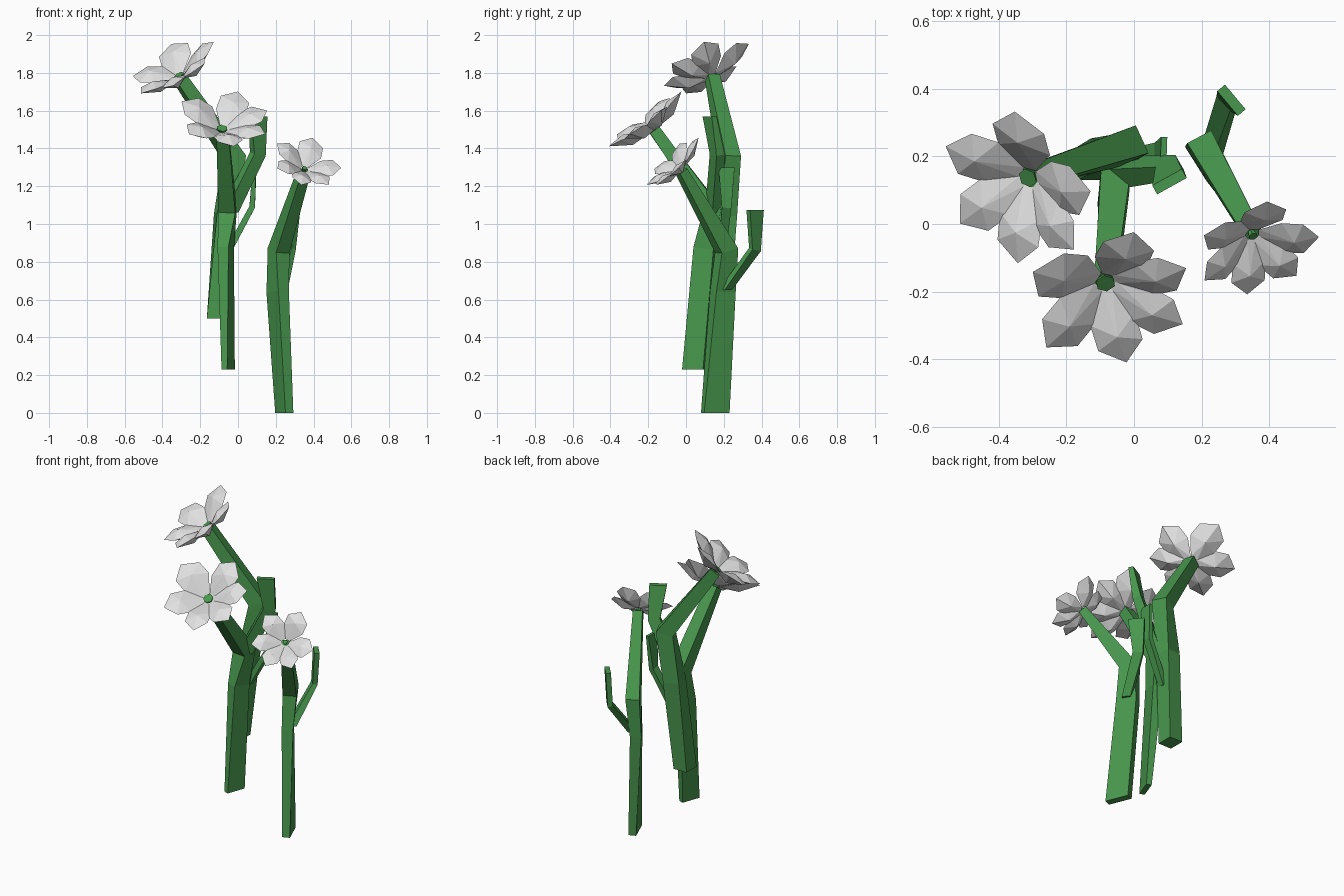
import bpy, bmesh, math
from mathutils import Vector

cube = bpy.data.objects.get("Cube")
if cube:
    bpy.data.objects.remove(cube, do_unlink=True)


def make_material(name, rgb):
    mat = bpy.data.materials.new(name)
    mat.use_nodes = True
    color = (*rgb, 1.0)
    mat.diffuse_color = color
    mat.node_tree.nodes["Principled BSDF"].inputs["Base Color"].default_value = color
    return mat


GREEN = make_material("stem green", (0.065, 0.31, 0.075))
WHITE = make_material("petal white", (0.75, 0.75, 0.75))
UP = Vector((0, 0, 1))


def finish(bm, name, mat):
    bmesh.ops.recalc_face_normals(bm, faces=bm.faces)
    mesh = bpy.data.meshes.new(name)
    bm.to_mesh(mesh)
    bm.free()
    mesh.materials.append(mat)
    obj = bpy.data.objects.new(name, mesh)
    bpy.context.collection.objects.link(obj)
    return obj


def bar(name, path, flat_end=False):
    """Four-sided bar; each station is (position, depth, width, angle of depth axis)."""
    bm = bmesh.new()
    points = [Vector(s[0]) for s in path]
    rings = []
    last = len(path) - 1
    for i, (_, depth, width, angle) in enumerate(path):
        if i == 0 or (i == last and flat_end):
            t = UP
        elif i == last:
            t = (points[i] - points[i - 1]).normalized()
        else:
            t = ((points[i] - points[i - 1]).normalized()
                 + (points[i + 1] - points[i]).normalized()).normalized()
        a = math.radians(angle)
        u = Vector((math.cos(a), math.sin(a), 0))
        u = (u - t * u.dot(t)).normalized()
        v = t.cross(u)
        rings.append([bm.verts.new(points[i] + u * depth / 2 * p + v * width / 2 * q)
                      for p, q in ((-1, -1), (1, -1), (1, 1), (-1, 1))])
    for low, high in zip(rings, rings[1:]):
        for k in range(4):
            m = (k + 1) % 4
            bm.faces.new((low[k], low[m], high[m], high[k]))
    bm.faces.new(rings[0])
    bm.faces.new(rings[-1])
    return finish(bm, name, GREEN)


# Petal outline: distance from the centre, sideways offset, height
OUTLINE = [(.025, -.018, 0), (.115, -.075, .045), (.195, -.068, .07), (.25, .01, .08),
           (.185, .075, .07), (.105, .07, .04), (.025, .018, 0)]
# Petal directions in degrees, and relative widths
PETALS = [(0, .95), (50, .95), (99, .95), (149, 1.1), (230, 1.2), (300, 1.05)]


def flower(name, center, normal, size, phase, heart):
    n = Vector(normal).normalized()
    side = UP.cross(n).normalized()
    rise = n.cross(side)
    c = Vector(center)
    bm = bmesh.new()
    for angle, wide in PETALS:
        a = math.radians(phase + angle)
        out = side * math.cos(a) + rise * math.sin(a)
        across = n.cross(out)

        def place(r, s, h):
            return bm.verts.new(c + (out * r + across * s * wide + n * h) * size)

        # Faceted cushion: ridged above and below the rim
        rim = [place(*p) for p in OUTLINE]
        for middle in (place(.15, 0, .082), place(.14, 0, .005)):
            for i, vert in enumerate(rim):
                bm.faces.new((vert, rim[(i + 1) % len(rim)], middle))
    finish(bm, name + "_petals", WHITE)

    # Six-sided green heart
    bm = bmesh.new()
    bmesh.ops.create_cone(bm, cap_ends=True, segments=6, radius1=heart * .7,
                          radius2=heart, depth=.02)
    bm.transform(n.to_track_quat('Z', 'Y').to_matrix().to_4x4())
    bmesh.ops.translate(bm, verts=bm.verts, vec=c)
    finish(bm, name + "_heart", GREEN)


# Tall flower
bar("tall_stem", [((-.12, .18, .50), .10, .09, 90),
                  ((-.07, .215, 1.05), .095, .10, 100),
                  ((-.02, .23, 1.35), .09, .10, 115),
                  ((-.31, .14, 1.775), .065, .065, 108)])
flower("tall_flower", (-.31, .14, 1.78), (-.46, -.40, .79), 1.0, -99, .03)

# Middle flower
bar("middle_stem", [((-.052, .04, .23), .118, .032, 70),
                    ((-.065, .10, .87), .11, .06, 75),
                    ((-.055, .14, 1.07), .10, .09, 85),
                    ((-.083, -.165, 1.495), .06, .065, 90)])
flower("middle_flower", (-.085, -.17, 1.50), (.10, -.60, .79), 1.0, -87, .03)

# Short flower
bar("short_stem", [((.245, .155, 0), .145, .045, 112),
                   ((.21, .195, .64), .12, .065, 122),
                   ((.215, .215, .86), .10, .08, 118),
                   ((.35, -.025, 1.28), .05, .055, 118)])
flower("short_flower", (.35, -.03, 1.29), (.25, -.68, .69), .75, -166, .014)

# Leaf blades branching off the stems
bar("short_leaf", [((.228, .208, .65), .05, .05, 130),
                   ((.275, .365, .865), .06, .03, 130),
                   ((.288, .366, 1.075), .095, .03, 130)], True)
bar("upper_leaf", [((-.05, .15, 1.06), .08, .07, 30),
                   ((.105, .165, 1.37), .07, .05, 30),
                   ((.105, .125, 1.57), .10, .03, 29)], True)
bar("lower_leaf", [((-.06, .19, .84), .04, .04, 90),
                   ((.075, .215, 1.09), .05, .03, 90),
                   ((.088, .215, 1.30), .085, .018, 88)], True)
